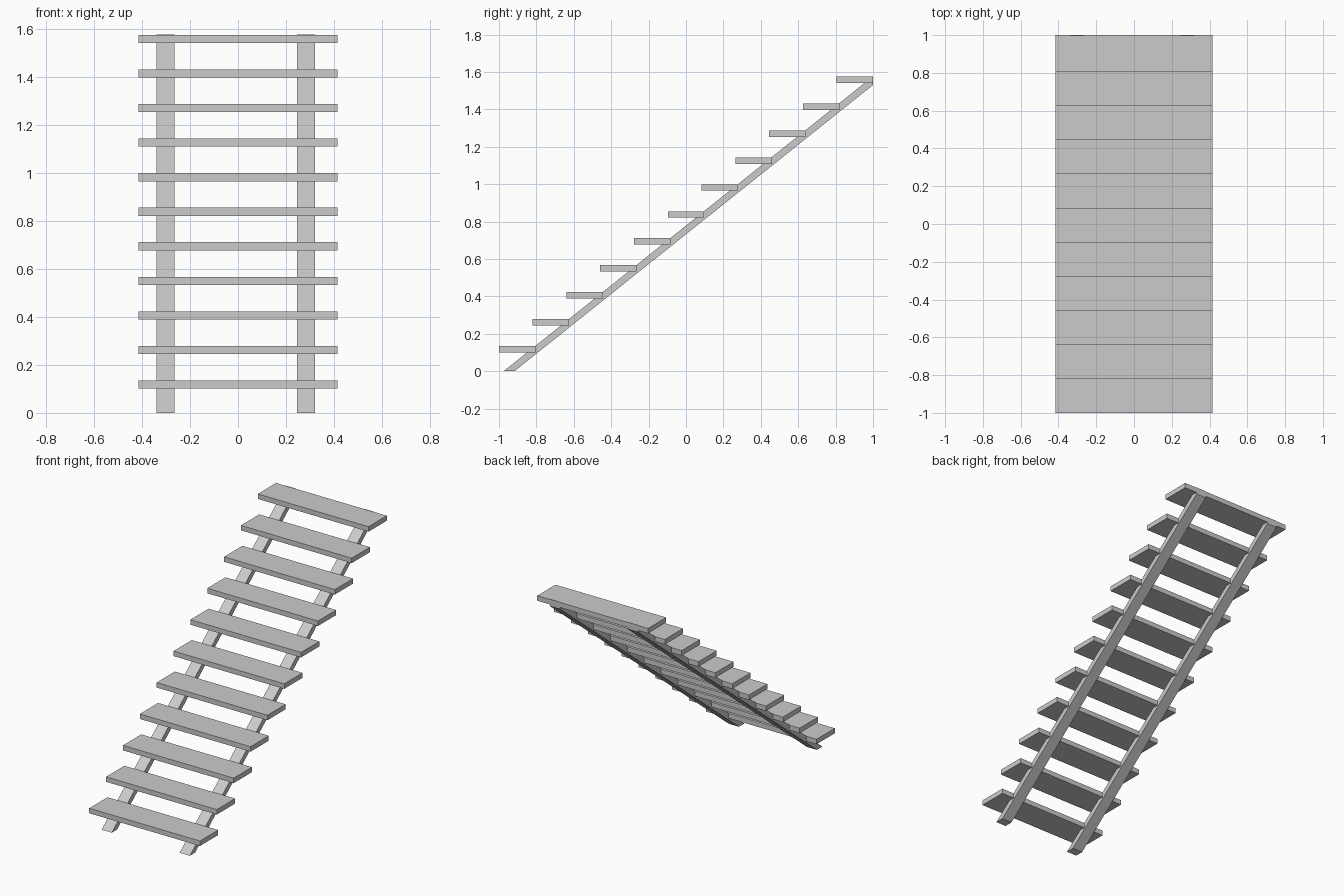
import bpy
import bmesh
from mathutils import Vector

cube = bpy.data.objects.get("Cube")
if cube:
    bpy.data.objects.remove(cube, do_unlink=True)

# Single flat grey
grey = bpy.data.materials.new("plain_grey")
grey.use_nodes = True
colour = (0.6, 0.6, 0.6, 1)
grey.diffuse_color = colour
grey.node_tree.nodes["Principled BSDF"].inputs["Base Color"].default_value = colour


def extrude_profile(name, profile, x0, x1):
    """Extrude a (y, z) side profile from x0 to x1."""
    bm = bmesh.new()
    face = bm.faces.new([bm.verts.new((x0, y, z)) for y, z in profile])
    out = bmesh.ops.extrude_face_region(bm, geom=[face])
    moved = [v for v in out["geom"] if isinstance(v, bmesh.types.BMVert)]
    bmesh.ops.translate(bm, verts=moved, vec=Vector((x1 - x0, 0, 0)))
    bmesh.ops.recalc_face_normals(bm, faces=bm.faces)
    mesh = bpy.data.meshes.new(name)
    bm.to_mesh(mesh)
    bm.free()
    mesh.materials.append(grey)
    obj = bpy.data.objects.new(name, mesh)
    bpy.context.collection.objects.link(obj)
    return obj


# Treads: equal planks climbing front to back
COUNT, DEPTH, THICK, HALF_WIDTH = 11, 0.195, 0.034, 0.415
RUN = (2 - DEPTH) / (COUNT - 1)
RISE = 0.144
for i in range(COUNT):
    y, z = -1 + i * RUN, 0.101 + i * RISE
    plank = [(y, z), (y + DEPTH, z), (y + DEPTH, z + THICK), (y, z + THICK)]
    extrude_profile(f"tread_{i + 1}", plank, -HALF_WIDTH, HALF_WIDTH)

# Stringers: sloping beams cut level at the floor and plumb at the top
beam = [(-0.975, 0), (-0.917, 0), (1, 1.53), (1, 1.577)]
for name, x in (("right_stringer", -0.34), ("left_stringer", 0.245)):
    extrude_profile(name, beam, x, x + 0.076)
